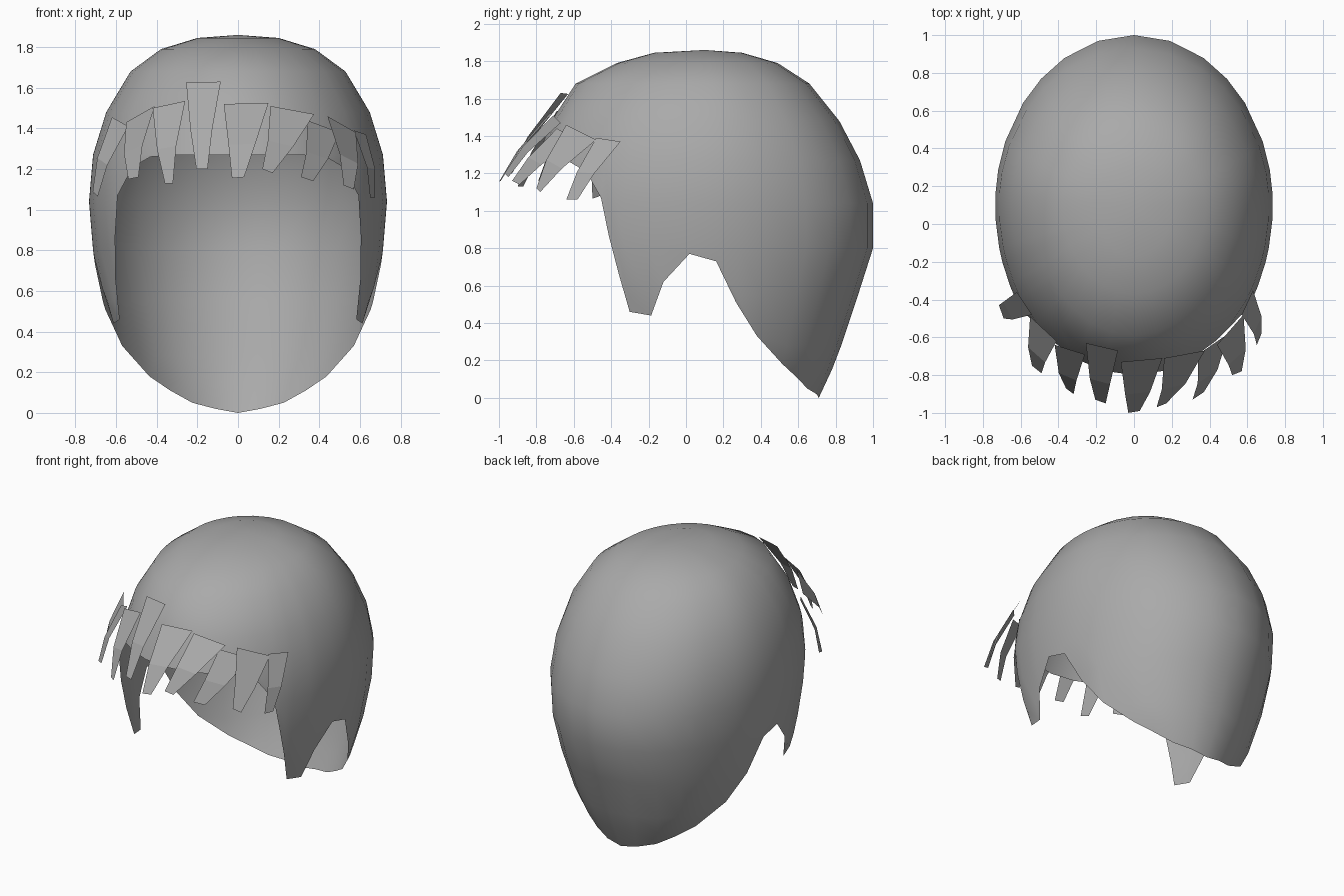
import bpy, math
from mathutils import Vector

cube = bpy.data.objects.get("Cube")
if cube:
    bpy.data.objects.remove(cube)

grey = bpy.data.materials.new("hair grey")
grey.use_nodes = True
grey.diffuse_color = (0.4, 0.4, 0.4, 1)
grey.node_tree.nodes["Principled BSDF"].inputs["Base Color"].default_value = (0.4, 0.4, 0.4, 1)


def make_object(name, verts, faces):
    mesh = bpy.data.meshes.new(name)
    mesh.from_pydata(verts, [], faces)
    mesh.validate()
    mesh.materials.append(grey)
    obj = bpy.data.objects.new(name, mesh)
    bpy.context.collection.objects.link(obj)
    return obj


# Horizontal sections of the cap: height, half width, front y, back y
CENTRE = 0.1
SECTIONS = [
    (1.86, 0.0, 0.1, 0.1), (1.845, 0.2, -0.17, 0.3), (1.79, 0.38, -0.37, 0.49),
    (1.68, 0.53, -0.59, 0.66), (1.48, 0.65, -0.72, 0.82), (1.27, 0.715, -0.8, 0.93),
    (1.04, 0.735, -0.85, 1.0), (0.8, 0.715, -0.84, 1.0), (0.55, 0.68, -0.8, 0.92),
    (0.28, 0.6, -0.75, 0.83), (0.15, 0.53, -0.7, 0.78), (0.0, 0.41, -0.6, 0.71)]

# Lower edge of the cap: degrees from the back, height
RIM = [(0, 0.0), (15, 0.02), (30, 0.05), (42, 0.11), (53, 0.18), (68, 0.33), (78, 0.51),
       (86, 0.73), (95, 0.77), (104, 0.62), (109, 0.44), (117, 0.46), (120, 0.66),
       (123, 0.87), (126, 1.07), (134, 1.21), (143, 1.26), (155, 1.27), (167, 1.27), (180, 1.27)]


def cap_point(angle, z):
    for a, b in zip(SECTIONS, SECTIONS[1:]):
        if z >= b[0]:
            t = (a[0] - z) / (a[0] - b[0])
            half, front, back = (p + (q - p) * t for p, q in zip(a[1:], b[1:]))
            break
    c = math.cos(math.radians(angle))
    reach = back - CENTRE if c > 0 else CENTRE - front
    return Vector((half * math.sin(math.radians(angle)), CENTRE + reach * c, z))


# Cap: columns run from the crown down and stop at the rim
columns = RIM + [(360 - a, z) for a, z in RIM[-2:0:-1]]
verts, index = [Vector((0, CENTRE, SECTIONS[0][0]))], []
for angle, rim in columns:
    column = [0]
    for section in SECTIONS[1:]:
        z = max(section[0], rim)
        if column[-1] and verts[column[-1]].z - z < 1e-4:
            column.append(column[-1])
        else:
            column.append(len(verts))
            verts.append(cap_point(angle, z))
    index.append(column)
faces = []
for i, left in enumerate(index):
    right = index[(i + 1) % len(index)]
    for k in range(len(left) - 1):
        ring = list(dict.fromkeys((left[k], left[k + 1], right[k + 1], right[k])))
        if len(ring) > 2:
            faces.append(ring[::-1])
cap = make_object("hair_cap", verts, faces)
cap.data.shade_smooth()

# Fringe strands: top left, top right, tip left, tip right
FRINGE = [
    ((-.62, -.36, 1.455), (-.54, -.48, 1.41), (-.715, -.43, 1.09), (-.69, -.50, 1.065)),
    ((-.55, -.49, 1.43), (-.41, -.62, 1.51), (-.54, -.75, 1.15), (-.49, -.79, 1.16)),
    ((-.42, -.64, 1.50), (-.26, -.69, 1.535), (-.36, -.87, 1.13), (-.32, -.90, 1.13)),
    ((-.255, -.63, 1.625), (-.085, -.67, 1.63), (-.205, -.93, 1.2), (-.15, -.95, 1.2)),
    ((-.07, -.73, 1.52), (.15, -.71, 1.525), (-.03, -1.0, 1.155), (.03, -.99, 1.16)),
    ((.16, -.71, 1.51), (.375, -.67, 1.47), (.12, -.97, 1.2), (.17, -.95, 1.18)),
    ((.34, -.69, 1.44), (.50, -.58, 1.38), (.31, -.93, 1.16), (.37, -.89, 1.14)),
    ((.44, -.64, 1.46), (.58, -.48, 1.38), (.52, -.80, 1.12), (.57, -.78, 1.10)),
    ((.57, -.48, 1.39), (.63, -.35, 1.37), (.65, -.64, 1.06), (.675, -.58, 1.06))]

for n, corners in enumerate(FRINGE, 1):
    tl, tr, bl, br = map(Vector, corners)
    outward = Vector(((tl.x + tr.x) / 2, (tl.y + tr.y) / 2, 0)).normalized() * 0.025
    ml, mr = tl.lerp(bl, 0.55) + outward, tr.lerp(br, 0.55) + outward
    make_object(f"fringe_strand_{n}", [tl, tr, mr, ml, br, bl],
                [(0, 3, 2, 1), (3, 5, 4, 2)])
